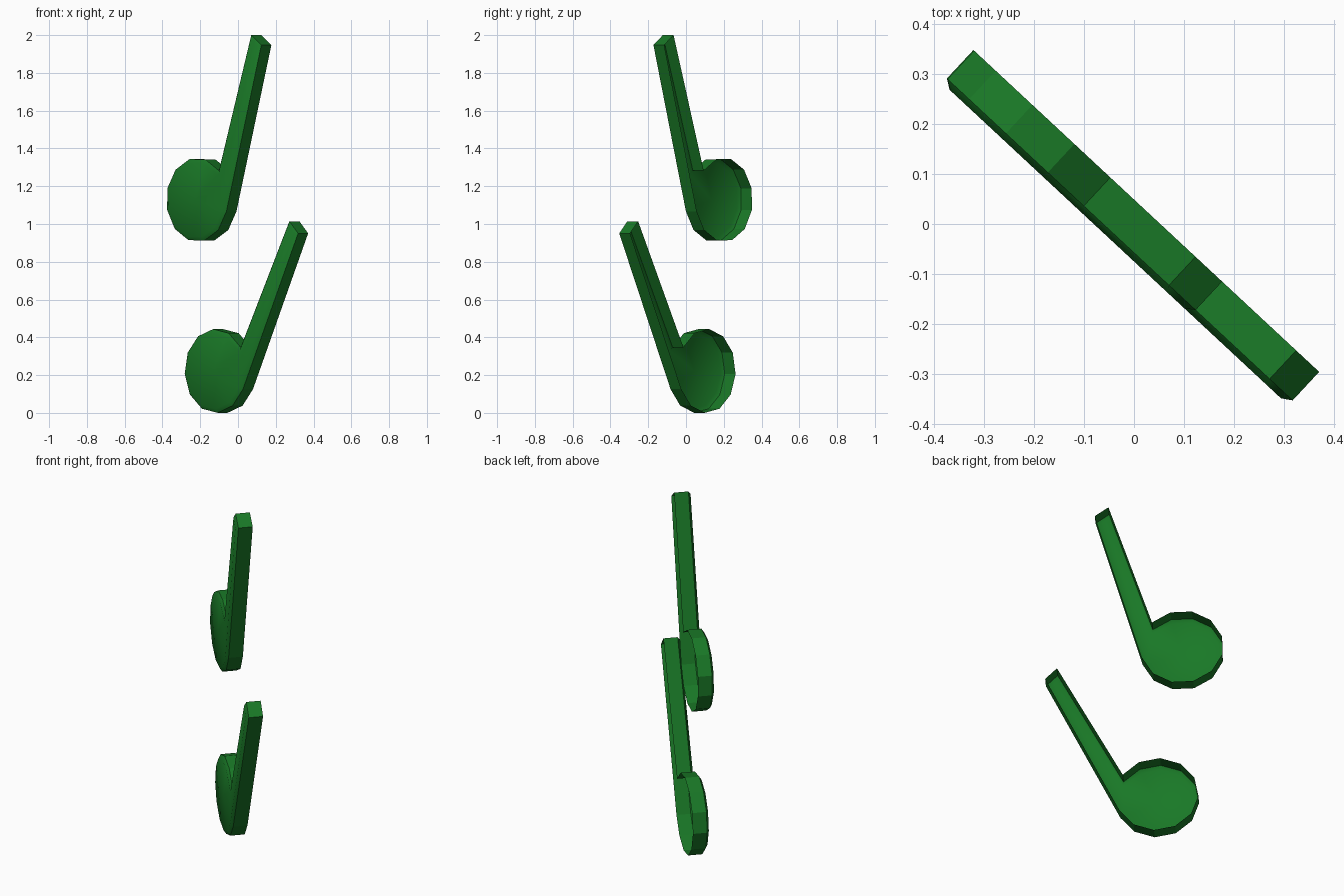
import bpy, bmesh, math
from mathutils import Vector

if "Cube" in bpy.data.objects:
    bpy.data.objects.remove(bpy.data.objects["Cube"])

# Both notes lie in one upright plane turned about 43 degrees from the x axis
TURN = math.radians(42.95)
U = Vector((math.cos(TURN), -math.sin(TURN), 0))   # along the plane
N = Vector((math.sin(TURN), math.cos(TURN), 0))    # towards the back
BACK, RIM, INSET, RISE = 0.036, -0.042, 0.02, 0.013
R = 0.222

green = bpy.data.materials.new("dark_green")
green.diffuse_color = (0.01, 0.19, 0.02, 1)
green.use_nodes = True
green.node_tree.nodes["Principled BSDF"].inputs["Base Color"].default_value = green.diffuse_color


def note_outline(tilt):
    # Twelve-sided head, with the stem growing out in place of one corner
    pts = [Vector((R * math.cos(math.radians(a)), R * math.sin(math.radians(a))))
           for a in range(44, 345, 30)]
    pts += [Vector((0.466, 0.820)), Vector((0.393, 0.872))]
    c, s = math.cos(tilt), math.sin(tilt)
    return [Vector((p.x * c + p.y * s, p.y * c - p.x * s)) for p in pts]


def make_note(name, u, z, tilt_deg):
    def place(p, n):
        return U * (p.x + u) + N * n + Vector((0, 0, p.y + z))

    outline = note_outline(math.radians(tilt_deg))
    bm = bmesh.new()
    rim = [bm.verts.new(place(p, RIM)) for p in outline]
    back = [bm.verts.new(place(p, BACK)) for p in outline]
    count = len(rim)

    # Side walls; the back stays open
    for i in range(count):
        j = (i + 1) % count
        bm.faces.new((rim[j], rim[i], back[i], back[j]))

    # Front face with a bevelled border
    front = bm.faces.new(rim)
    bm.normal_update()
    border = bmesh.ops.inset_individual(bm, faces=[front], thickness=INSET,
                                        depth=RISE)["faces"]
    for f in border:
        f.smooth = True

    # Split the front into head and stem, and give the head a centre point
    def inner(i):
        return min(front.verts, key=lambda v: (v.co - rim[i].co).length)
    a, b = inner(0), inner(10)
    other, _ = bmesh.utils.face_split(front, a, b)
    for f in (front, other):
        f.smooth = True
    head = max((front, other), key=lambda f: len(f.verts))
    middle = bmesh.ops.poke(bm, faces=[head])["verts"][0]
    middle.co = place(Vector((0, 0)), RIM - RISE)

    mesh = bpy.data.meshes.new(name)
    bm.to_mesh(mesh)
    bm.free()
    mesh.materials.append(green)
    bpy.context.collection.objects.link(bpy.data.objects.new(name, mesh))


make_note("upper_note", -0.258, 1.128, 0)
make_note("lower_note", -0.125, 0.222, 9.8)
